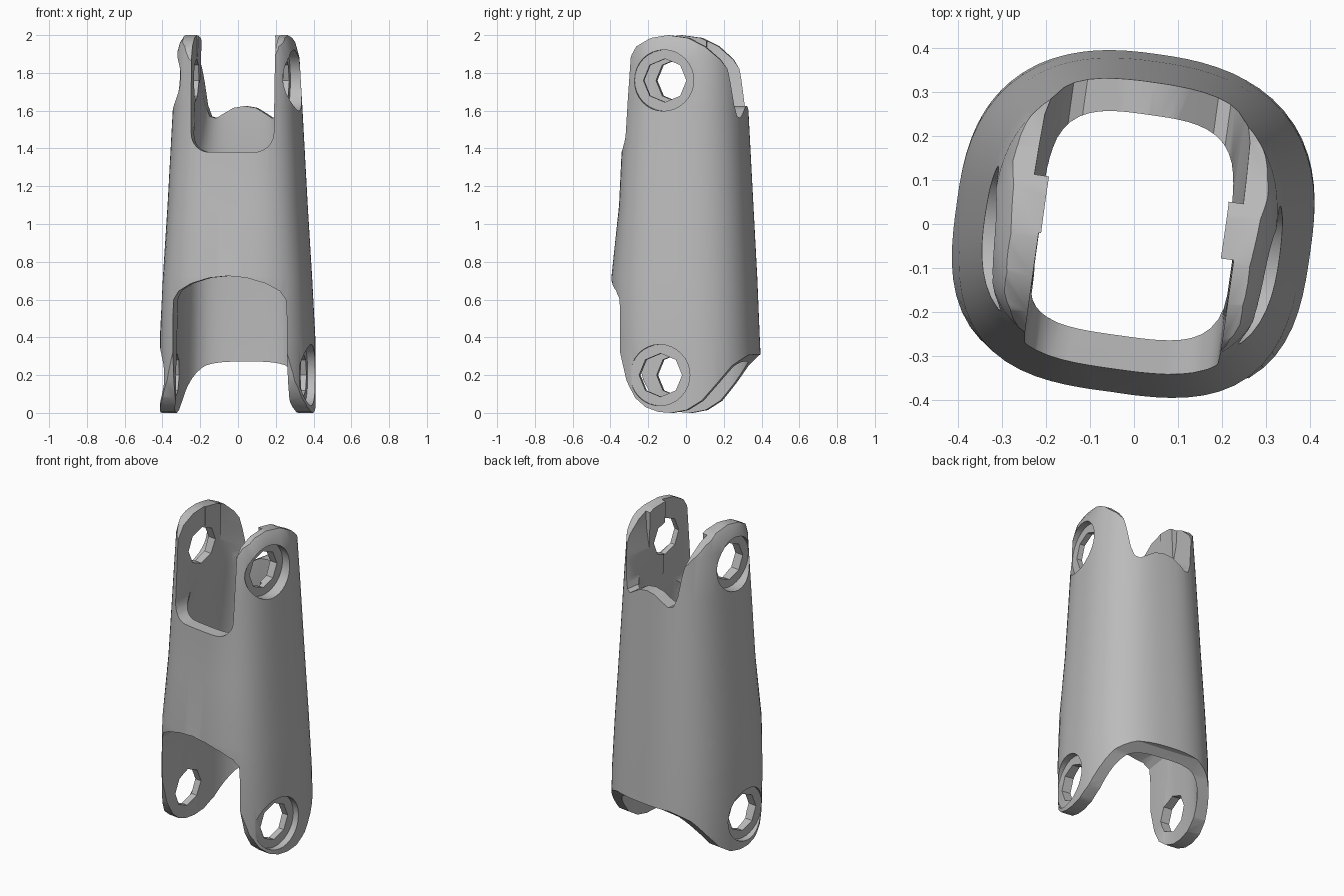
import bpy, bmesh
from math import sin, cos, pi, radians
from mathutils import Matrix

cube = bpy.data.objects.get("Cube")
if cube:
    bpy.data.objects.remove(cube, do_unlink=True)

SIDES = 72


def make_object(name, bm):
    bmesh.ops.recalc_face_normals(bm, faces=bm.faces)
    mesh = bpy.data.meshes.new(name)
    bm.to_mesh(mesh)
    bm.free()
    obj = bpy.data.objects.new(name, mesh)
    bpy.context.collection.objects.link(obj)
    return obj


def ring(bm, z, a, front, back, n_front, n_back):
    """Rounded square section with separate front and back shapes."""
    verts = []
    for i in range(SIDES):
        t = 2 * pi * i / SIDES
        c, s = cos(t), sin(t)
        b, n = (back, n_back) if s >= 0 else (front, n_front)
        r = (abs(c / a) ** n + abs(s / b) ** n) ** (-1 / n)
        verts.append(bm.verts.new((r * c, r * s, z)))
    return verts


def bridge(bm, r1, r2):
    for i in range(SIDES):
        j = (i + 1) % SIDES
        bm.faces.new((r1[i], r1[j], r2[j], r2[i]))


def prism(name, points, axis, low, high):
    """Extrude a (u, z) outline along x or y."""
    bm = bmesh.new()

    def place(u, z, d):
        return (d, u, z) if axis == "x" else (u, d, z)
    face = bm.faces.new([bm.verts.new(place(u, z, low)) for u, z in points])
    ext = bmesh.ops.extrude_face_region(bm, geom=[face])
    moved = [v for v in ext["geom"] if isinstance(v, bmesh.types.BMVert)]
    step = high - low
    bmesh.ops.translate(bm, verts=moved, vec=(step, 0, 0) if axis == "x" else (0, step, 0))
    return make_object(name, bm)


def cylinder(name, x, y, z, radius, depth, sides):
    bm = bmesh.new()
    turn = Matrix.Translation((x, y, z)) @ Matrix.Rotation(pi / 2, 4, "Y")
    bmesh.ops.create_cone(bm, cap_ends=True, segments=sides, radius1=radius,
                          radius2=radius, depth=depth, matrix=turn)
    return make_object(name, bm)


def cut(target, cutter, operation="DIFFERENCE"):
    mod = target.modifiers.new("cut", "BOOLEAN")
    mod.operation = operation
    mod.solver = "EXACT"
    mod.object = cutter
    bpy.context.view_layer.objects.active = target
    bpy.ops.object.modifier_apply(modifier=mod.name)
    bpy.data.objects.remove(cutter, do_unlink=True)


def mirrored(half):
    """Complete a left-right symmetric outline from its +x half."""
    return half + [(-u, z) for u, z in reversed(half) if u > 0]


# Tapered tube wall: outer (z, half width, front, back), inner (z, half width, depth)
outer = [(-0.03, 0.405, 0.36, 0.405), (0.4, 0.405, 0.375, 0.385), (0.72, 0.388, 0.385, 0.372),
         (1.1, 0.365, 0.345, 0.352), (1.6, 0.338, 0.322, 0.326), (1.88, 0.322, 0.31, 0.31),
         (1.96, 0.3, 0.3, 0.3), (2.03, 0.255, 0.28, 0.28)]
inner = [(-0.03, 0.325, 0.325), (1.0, 0.295, 0.3), (1.38, 0.265, 0.255),
         (1.55, 0.222, 0.25), (2.03, 0.205, 0.25)]
bm = bmesh.new()
shells = [[ring(bm, z, a, f, b, 3.0, 2.5) for z, a, f, b in outer],
          [ring(bm, z, a, b, b, 3.4, 3.4) for z, a, b in inner]]
for shell in shells:
    for r1, r2 in zip(shell, shell[1:]):
        bridge(bm, r1, r2)
for end in (0, -1):
    bridge(bm, shells[0][end], shells[1][end])
body = make_object("strut_body", bm)

# Side outline with rounded lugs at both ends
side = [(-0.5, 0.42), (-0.32, 0.36), (-0.27, 0.17), (-0.22, 0.08), (-0.16, 0.03), (-0.09, 0.005),
        (-0.02, 0.0), (0.06, 0.015), (0.14, 0.065), (0.22, 0.16), (0.29, 0.25), (0.36, 0.305),
        (0.5, 0.33), (0.5, 1.65), (0.31, 1.7), (0.275, 1.79), (0.22, 1.87), (0.14, 1.94),
        (0.05, 1.985), (-0.06, 2.0), (-0.15, 1.985), (-0.23, 1.94), (-0.28, 1.86), (-0.5, 1.8)]
cut(body, prism("side_outline", side, "x", -1, 1), "INTERSECT")

# Front notches and the scalloped back edge
arc = [radians(15 * i) for i in range(7)]
top_notch = mirrored([(0.12 + 0.1 * sin(t), 1.48 - 0.1 * cos(t)) for t in arc] + [(0.225, 2.2)])
cut(body, prism("top_notch", [(u + 0.012, z) for u, z in top_notch], "y", -1, -0.05))
arch = mirrored([(0, 0.725), (0.1, 0.715), (0.2, 0.685), (0.27, 0.645), (0.3, 0.6),
                 (0.305, 0.5), (0.305, -0.2)])
cut(body, prism("bottom_arch", arch, "y", -1, -0.05))
scallop = mirrored([(0, 1.625), (0.06, 1.615), (0.11, 1.585), (0.15, 1.56), (0.18, 1.57),
                    (0.2, 1.63), (0.215, 1.75), (0.235, 1.87), (0.25, 2.2)])
cut(body, prism("back_scallop", scallop, "y", 0.08, 1))

# Round recesses and faceted pin holes in the four lugs
for y, z, floor in ((-0.075, 1.76, 0.268), (-0.085, 0.2, 0.362)):
    for s in (-1, 1):
        cut(body, cylinder("lug_recess", s * (floor + 0.2), y, z, 0.162, 0.4, 32))
        cut(body, cylinder("pin_hole", s * 0.35, y, z, 0.115, 0.5, 8))

# Slight twist about the vertical axis, then colour and shading
body.data.transform(Matrix.Rotation(radians(-8), 4, "Z"))
grey = bpy.data.materials.new("plain_grey")
grey.use_nodes = True
colour = (0.5, 0.5, 0.5, 1)
grey.diffuse_color = colour
grey.node_tree.nodes["Principled BSDF"].inputs["Base Color"].default_value = colour
body.data.materials.clear()
body.data.materials.append(grey)
for obj in bpy.context.selected_objects:
    obj.select_set(False)
body.select_set(True)
bpy.context.view_layer.objects.active = body
bpy.ops.object.shade_smooth_by_angle(angle=radians(30))
